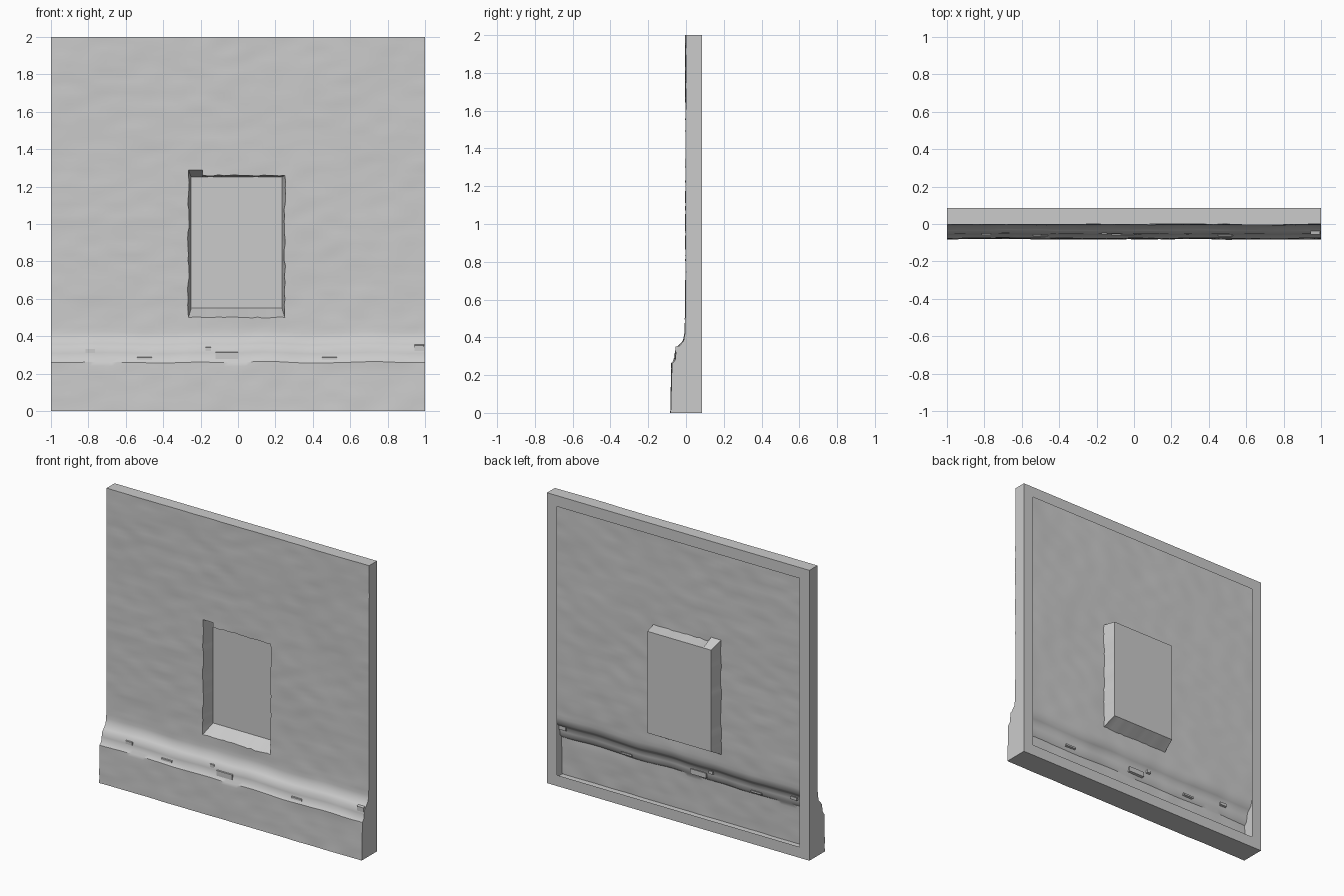
import bpy, bmesh, math, random
from mathutils import Vector, noise

random.seed(4)
cube = bpy.data.objects.get("Cube")
if cube:
    bpy.data.objects.remove(cube, do_unlink=True)

plaster = bpy.data.materials.new("grey_plaster")
plaster.use_nodes = True
GREY = (0.6, 0.6, 0.6, 1)
plaster.diffuse_color = GREY
plaster.node_tree.nodes["Principled BSDF"].inputs["Base Color"].default_value = GREY

BACK = 0.085                    # depth of the rear flange and window pane
RIM = 0.925                     # flange opening, as a share of the wall
LEFT, RIGHT, SILL, HEAD = -0.265, 0.25, 0.5, 1.26
NOTCH_X, NOTCH_Z = -0.19, 1.29
PROFILE = [(0, -.080), (.26, -.075), (.28, -.058), (.34, -.048),
           (.38, -.012), (.42, -.004), (.55, 0), (2, 0)]


def finish(bm, name, angle=35):
    mesh = bpy.data.meshes.new(name)
    bm.to_mesh(mesh)
    bm.free()
    mesh.materials.append(plaster)
    ob = bpy.data.objects.new(name, mesh)
    bpy.context.collection.objects.link(ob)
    bpy.ops.object.select_all(action='DESELECT')
    ob.select_set(True)
    bpy.context.view_layer.objects.active = ob
    bpy.ops.object.shade_smooth_by_angle(angle=math.radians(angle))
    return ob


def grid_lines(start, end, step, fixed):
    count = round((end - start) / step)
    even = [start + i * (end - start) / count for i in range(count + 1)]
    return sorted([v for v in even if all(abs(v - f) > 0.4 * step for f in fixed)] + fixed)


def profile_depth(z):
    for (z0, y0), (z1, y1) in zip(PROFILE, PROFILE[1:]):
        if z <= z1:
            return y0 + (y1 - y0) * (z - z0) / (z1 - z0)
    return 0


def relief(x, z):
    # Broad swells plus fine trowel marks stretched sideways
    broad = noise.noise(Vector((x * 2.2, 3, z * 2.5))) * 0.004
    fine = noise.noise(Vector((x * 7, 8, z * 17))) * 0.003
    return max(-BACK, profile_depth(z) + broad + fine - 0.002)


def in_opening(x, z):
    main = LEFT < x < RIGHT and SILL < z < HEAD
    return main or (LEFT < x < NOTCH_X and HEAD <= z < NOTCH_Z)


def extrude_to(bm, edges, place):
    """Extrude an edge loop and send each new vertex to place(co)."""
    new = bmesh.ops.extrude_edge_only(bm, edges=edges)["geom"]
    for v in [g for g in new if isinstance(g, bmesh.types.BMVert)]:
        v.co = place(v.co)
    return [g for g in new if isinstance(g, bmesh.types.BMEdge)
            and len(g.link_faces) == 1]


# Front sheet with the window left open
xs = grid_lines(-1, 1, 0.03, [-1.0, LEFT, NOTCH_X, RIGHT, 1.0])
zs = grid_lines(0, 2, 0.03, [0.0, .26, .28, .31, .34, .38, .42, SILL, HEAD, NOTCH_Z, 2.0])
bm = bmesh.new()
verts = {}
for i, x in enumerate(xs):
    for j, z in enumerate(zs):
        px, pz = x, z
        if x in (LEFT, RIGHT) and SILL < z < HEAD:      # chipped jamb edges
            px += random.uniform(-0.005, 0.005)
        if z in (SILL, HEAD) and LEFT < x < RIGHT:      # chipped sill and head
            pz += random.uniform(-0.004, 0.004)
        if 0.2 < z < 0.45:                              # wavering ledge line
            pz += 0.010 * noise.noise(Vector((x * 3.5, 1, 0)))
        verts[i, j] = bm.verts.new((px, relief(x, z), pz))
for i in range(len(xs) - 1):
    for j in range(len(zs) - 1):
        if not in_opening((xs[i] + xs[i + 1]) / 2, (zs[j] + zs[j + 1]) / 2):
            bm.faces.new([verts[k] for k in
                          ((i, j), (i + 1, j), (i + 1, j + 1), (i, j + 1))])
bmesh.ops.delete(bm, geom=[v for v in bm.verts if not v.link_faces], context='VERTS')


def on_outside(e):
    m = (e.verts[0].co + e.verts[1].co) / 2
    return abs(m.x) > 0.999 or m.z < 0.001 or m.z > 1.999


open_edges = [e for e in bm.edges if len(e.link_faces) == 1]
outer = [e for e in open_edges if on_outside(e)]
window = [e for e in open_edges if not on_outside(e)]

# Side walls, then a thin flange turned inward at the back
rear = extrude_to(bm, outer, lambda c: Vector((c.x, BACK, c.z)))
extrude_to(bm, rear, lambda c: Vector((c.x * RIM, BACK, 1 + (c.z - 1) * RIM)))

# Window reveal: splayed jambs and a sloping sill
PANE = (-0.25, 0.235, 0.55, 1.25)


def to_pane(c):
    return Vector((min(max(c.x, PANE[0]), PANE[1]), BACK,
                   min(max(c.z, PANE[2]), PANE[3])))


extrude_to(bm, window, to_pane)
bmesh.ops.remove_doubles(bm, verts=bm.verts[:], dist=0.0001)
finish(bm, "wall_shell")

# Blank pane closing the window
bm = bmesh.new()
x0, x1, z0, z1 = PANE
bm.faces.new([bm.verts.new((x, BACK, z)) for x, z in
              ((x0, z0), (x1, z0), (x1, z1), (x0, z1))])
finish(bm, "window_pane")


# Broken stone chips along the ledge: x, z, width, height
CHIPS = [(-.50, .285, .08, .012), (.49, .285, .08, .012), (-.06, .30, .12, .035),
         (-.79, .325, .05, .02), (-.16, .335, .03, .02), (.97, .34, .05, .03)]
for n, (x, z, w, h) in enumerate(CHIPS):
    bm = bmesh.new()
    bmesh.ops.create_cube(bm, size=1)
    for v in bm.verts:
        front = v.co.y < 0
        v.co = Vector((x + v.co.x * w, profile_depth(z) + (-0.008 if front else 0.01),
                       z + v.co.z * h - (0.004 if front else 0)))
    finish(bm, f"ledge_chip_{n + 1}")
